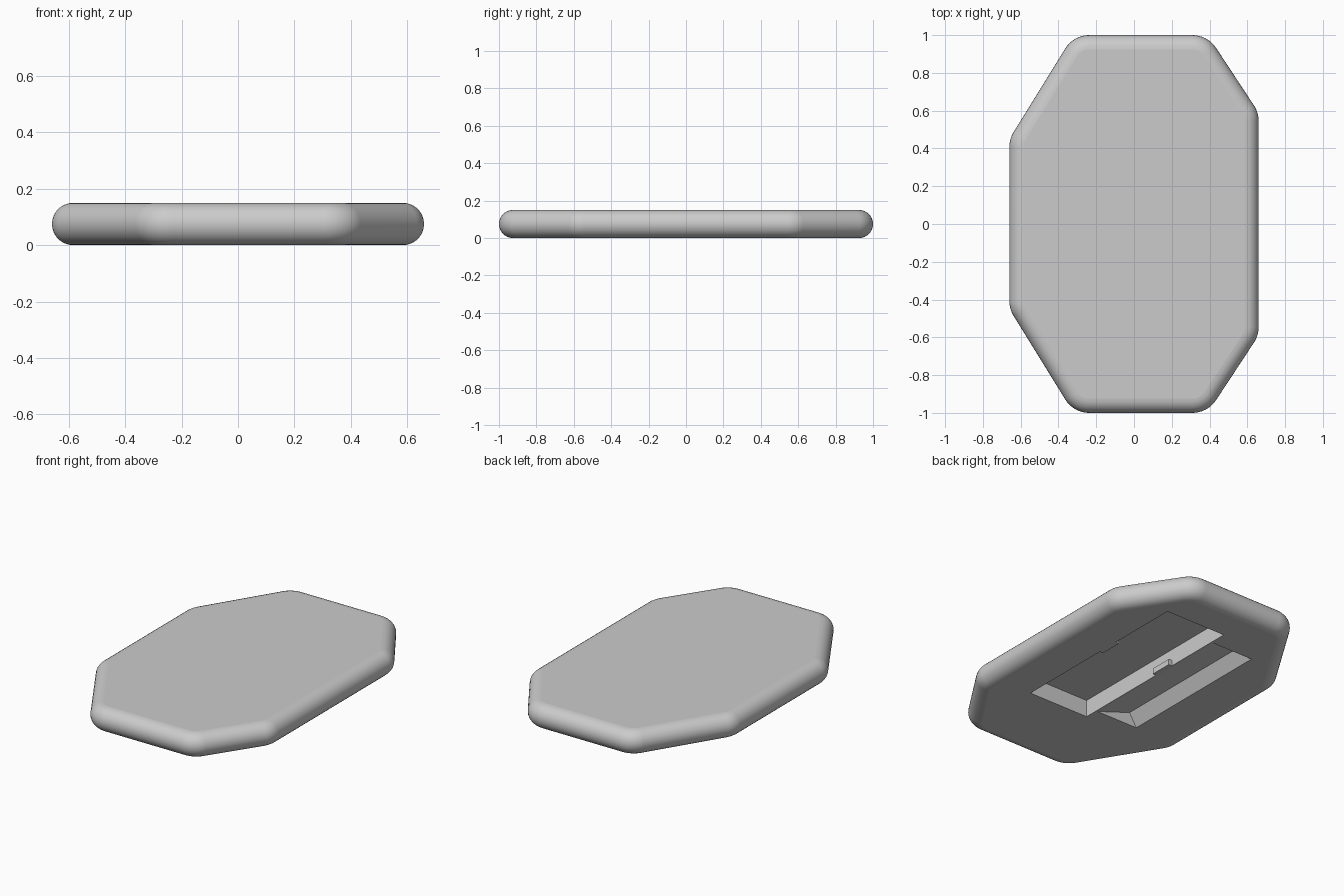
import bpy, bmesh, math
from mathutils import Vector

if "Cube" in bpy.data.objects:
    bpy.data.objects.remove(bpy.data.objects["Cube"], do_unlink=True)

grey = bpy.data.materials.new("light_grey")
grey.use_nodes = True
grey.diffuse_color = (0.6, 0.6, 0.6, 1)
grey.node_tree.nodes["Principled BSDF"].inputs["Base Color"].default_value = (0.6, 0.6, 0.6, 1)


def finish(name, bm):
    bmesh.ops.recalc_face_normals(bm, faces=bm.faces)
    mesh = bpy.data.meshes.new(name)
    bm.to_mesh(mesh)
    bm.free()
    mesh.materials.append(grey)
    obj = bpy.data.objects.new(name, mesh)
    bpy.context.collection.objects.link(obj)
    return obj


def prism(name, profile, y0, y1):
    """Extrude an x-z profile along y."""
    bm = bmesh.new()
    face = bm.faces.new([bm.verts.new((x, y0, z)) for x, z in profile])
    ext = bmesh.ops.extrude_face_region(bm, geom=[face])["geom"]
    bmesh.ops.translate(bm, vec=(0, y1 - y0, 0),
                        verts=[v for v in ext if isinstance(v, bmesh.types.BMVert)])
    return finish(name, bm)


def box(name, x0, x1, y0, y1, z0, z1):
    return prism(name, [(x0, z0), (x1, z0), (x1, z1), (x0, z1)], y0, y1)


# Rounded outline: arc centres and sweep angles for each corner
EDGE, CORNER, ARC, STEPS = 0.075, 0.15, 8, 14
half = [(0.66, 0.59), (0.39, 1.0), (-0.32, 1.0), (-0.66, 0.45)]
outline = [Vector(p) for p in half] + [Vector((x, -y)) for x, y in reversed(half)]
arcs = []
for i, p in enumerate(outline):
    d0 = (p - outline[i - 1]).normalized()
    d1 = (outline[(i + 1) % len(outline)] - p).normalized()
    n0, n1 = Vector((d0.y, -d0.x)), Vector((d1.y, -d1.x))
    centre = p - (n0 + n1) * CORNER / (1 + n0.dot(n1))
    for k in range(ARC + 1):
        arcs.append((centre, n0.slerp(n1, k / ARC)))

# Plate: rings stacked along a half-round rim, closed by flat caps
bm = bmesh.new()
rings = []
for s in range(STEPS + 1):
    t = math.pi * (s / STEPS - 0.5)
    r = CORNER - EDGE * (1 - math.cos(t))
    z = EDGE * (1 + math.sin(t))
    rings.append([bm.verts.new((c + n * r).to_3d() + Vector((0, 0, z))) for c, n in arcs])
count = len(arcs)
for low, high in zip(rings, rings[1:]):
    for i in range(count):
        j = (i + 1) % count
        bm.faces.new((low[i], low[j], high[j], high[i]))
bm.faces.new(rings[0])
bm.faces.new(rings[-1])
plate = finish("plate", bm)

# Underside recesses: a box compartment and a sloped finger grip
cutters = [
    box("compartment_cutter", -0.035, 0.377, -0.457, 0.743, -0.05, 0.105),
    prism("finger_grip_cutter",
          [(-0.045, 0), (-0.28, 0.08), (-0.33, 0), (-0.33, -0.03), (-0.045, -0.03)],
          -0.373, 0.635),
]
bpy.context.view_layer.objects.active = plate
plate.select_set(True)
for cutter in cutters:
    cutter.hide_render = True
    cut = plate.modifiers.new("recess", 'BOOLEAN')
    cut.operation = 'DIFFERENCE'
    cut.solver = 'EXACT'
    cut.object = cutter
    bpy.ops.object.modifier_apply(modifier=cut.name)
    bpy.data.objects.remove(cutter, do_unlink=True)

bpy.ops.object.shade_smooth_by_angle(angle=math.radians(30))
for face in plate.data.polygons:
    if abs(face.normal.z) > 0.999:
        face.use_smooth = False
weighted = plate.modifiers.new("clean_normals", 'WEIGHTED_NORMAL')
weighted.keep_sharp = True

# Latch tabs on the long compartment walls
box("latch_tab_inner", -0.035, -0.012, 0.15, 0.29, 0, 0.035)
box("latch_tab_outer", 0.354, 0.377, 0.15, 0.29, 0, 0.035)
